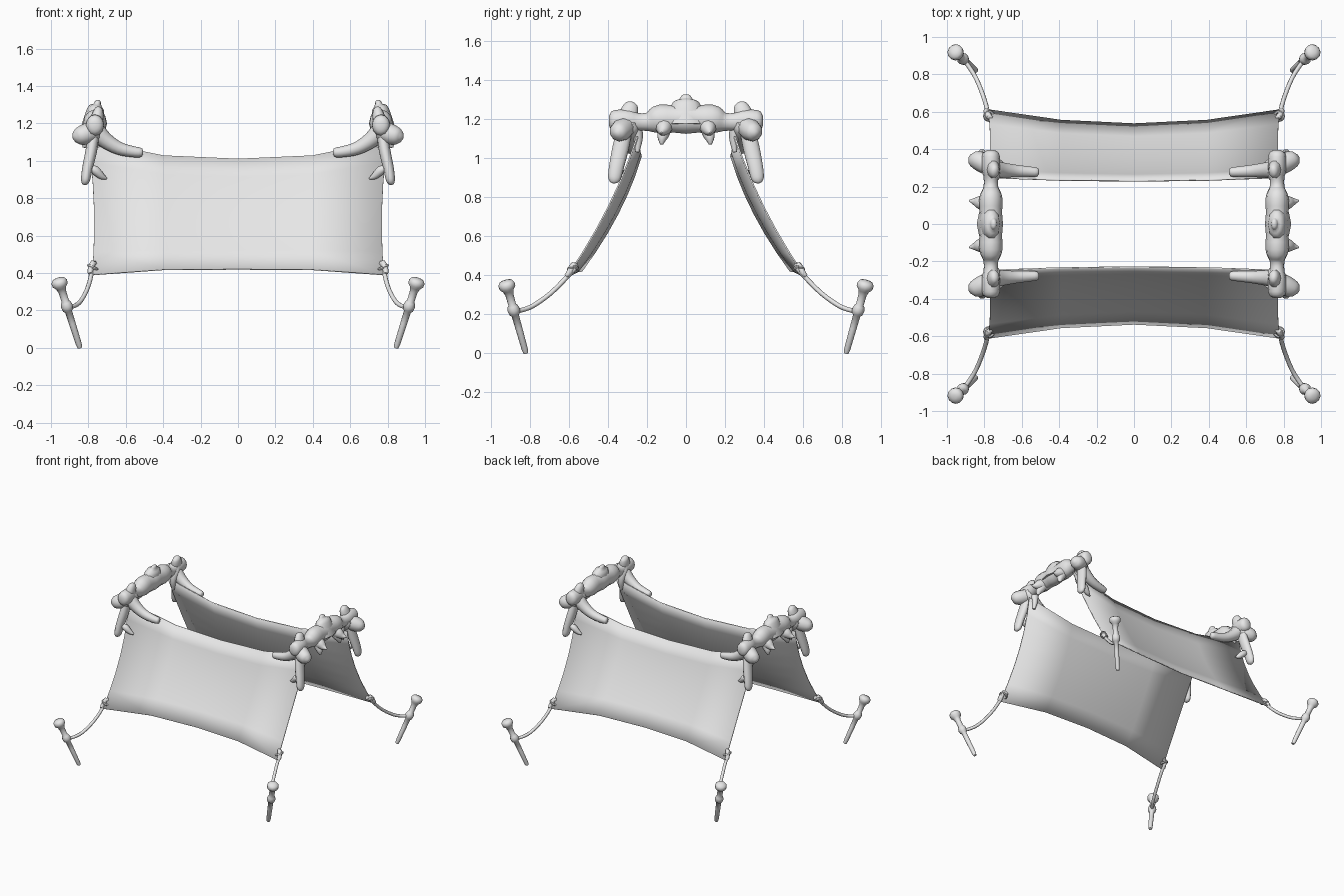
import bpy, bmesh, math
from mathutils import Vector

if "Cube" in bpy.data.objects:
    bpy.data.objects.remove(bpy.data.objects["Cube"])

grey = bpy.data.materials.new("pale grey")
grey.diffuse_color = (0.8, 0.8, 0.8, 1)
grey.use_nodes = True
grey.node_tree.nodes["Principled BSDF"].inputs["Base Color"].default_value = grey.diffuse_color


def finish(name, bm, angle=50):
    bmesh.ops.recalc_face_normals(bm, faces=bm.faces[:])
    me = bpy.data.meshes.new(name)
    bm.to_mesh(me)
    bm.free()
    ob = bpy.data.objects.new(name, me)
    bpy.context.collection.objects.link(ob)
    me.materials.append(grey)
    bpy.ops.object.select_all(action='DESELECT')
    ob.select_set(True)
    bpy.context.view_layer.objects.active = ob
    bpy.ops.object.shade_smooth_by_angle(angle=math.radians(angle))
    return ob


def spline(p, t):
    """Smooth point on a row of vectors, t from 0 to len-1."""
    i = min(int(t), len(p) - 2)
    f = t - i
    b, c = p[i], p[i + 1]
    a = p[i - 1] if i else b * 2 - c
    d = p[i + 2] if i + 2 < len(p) else c * 2 - b
    return 0.5 * (2 * b + (c - a) * f + (2 * a - 5 * b + 4 * c - d) * f * f
                  + (3 * b - a - 3 * c + d) * f ** 3)


def tube(name, rows, sx=1, sy=1, flat=1.0, sides=10, steps=3, ref=(0, 1, 0)):
    """Sweep rows of (x, y, z, radius); flat scales the radius across ref."""
    rows = [Vector((x * sx, y * sy, z, r)) for x, y, z, r in rows]
    n = (len(rows) - 1) * steps
    pts = [spline(rows, k / steps) for k in range(n + 1)]
    bm = bmesh.new()
    rings = []
    for k, p in enumerate(pts):
        d = (pts[min(k + 1, n)] - pts[max(k - 1, 0)]).to_3d().normalized()
        u = d.cross(Vector(ref)).normalized()
        v = u.cross(d)
        r = max(p[3], 0.003)
        rings.append([bm.verts.new(p.to_3d()
                      + u * math.cos(2 * math.pi * j / sides) * r * flat
                      + v * math.sin(2 * math.pi * j / sides) * r) for j in range(sides)])
    for a, b in zip(rings, rings[1:]):
        for j in range(sides):
            bm.faces.new((a[j], a[j - 1], b[j - 1], b[j]))
    bm.faces.new(rings[0])
    bm.faces.new(rings[-1])
    return finish(name, bm)


def cloth(name, sy):
    """Sagging hide sheet between the two end frames."""
    bm = bmesh.new()
    nu, nv = 4, 6
    grid = []
    for j in range(nv + 1):
        v = j / nv
        bow = 4 * v * (1 - v)
        row = []
        for i in range(nu + 1):
            u = 2 * i / nu - 1
            top = Vector((0.80 * u, -0.23 - 0.02 * u * u, 1.01 + 0.10 * abs(u) ** 2.5))
            low = Vector((0.78 * u, -0.535 - 0.075 * u * u, 0.42 - 0.03 * u ** 4))
            p = top.lerp(low, v)
            p.x -= 0.02 * u * bow
            p.y += 0.033 * bow
            row.append(bm.verts.new((p.x, p.y * sy, p.z)))
        grid.append(row)
    for a, b in zip(grid, grid[1:]):
        for i in range(nu):
            bm.faces.new((a[i], a[i + 1], b[i + 1], b[i]))
    ob = finish(name, bm)
    mod = ob.modifiers.new("thickness", 'SOLIDIFY')
    mod.thickness = 0.008
    mod.offset = 0


def knot(name, sx, sy):
    """Ring tying the guy rope to the sheet corner."""
    ring = [(0.775 + 0.024 * math.cos(a), 0.578 + 0.024 * math.sin(a),
             0.43 + 0.012 * math.cos(a), 0.008)
            for a in [k * math.pi / 6 for k in range(13)]]
    tube(name, ring, sx, sy, sides=6, steps=1, ref=(0, 0, 1))


def stake(name, sx, sy):
    """Leaning peg with a flared head and a collar."""
    a, b = Vector((0.845, 0.82, 0.0)), Vector((0.962, 0.925, 0.372))
    prof = [(0, .012), (.05, .016), (.35, .018), (.52, .019), (.54, .028), (.60, .032),
            (.65, .026), (.67, .020), (.80, .021), (.86, .028), (.90, .042),
            (.95, .043), (.985, .034), (1, .012)]
    tube(name, [(*a.lerp(b, t), r) for t, r in prof], sx, sy, sides=12, steps=1)


cloth("front_sheet", 1)
cloth("back_sheet", -1)

for sx, end in ((-1, "left"), (1, "right")):
    # ridge bone with swollen middle and knuckled ends
    half = [(.395, 1.19, .022), (.38, 1.19, .050), (.34, 1.19, .058), (.29, 1.19, .056),
            (.25, 1.185, .046), (.20, 1.185, .046), (.17, 1.19, .062), (.13, 1.20, .074),
            (.06, 1.20, .070)]
    rows = [(.765, -y, z, r) for y, z, r in half] + [(.765, 0, 1.20, .076)]
    rows += [(.765, y, z, r) for y, z, r in reversed(half)]
    tube("ridge_bone_" + end, rows, sx, flat=0.85, sides=12, steps=2, ref=(0, 0, 1))

    # crest on the middle of the ridge bone
    tube("ridge_crest_" + end,
         [(.775, 0, 1.17, .11), (.765, 0, 1.25, .085), (.757, 0, 1.285, .068),
          (.752, 0, 1.30, .036), (.75, 0, 1.318, .026), (.75, 0, 1.326, .010)],
         sx, flat=0.6, steps=2)

    for sy, side in ((-1, "front"), (1, "back")):
        tag = f"_{side}_{end}"
        # outward spike and hanging tooth on the ridge bone
        tube("ridge_spike" + tag, [(.77, .11, 1.17, .050), (.82, .115, 1.15, .038),
             (.85, .12, 1.135, .022), (.882, .125, 1.13, .004)], sx, sy)
        tube("ridge_tooth" + tag, [(.775, .11, 1.18, .045), (.80, .115, 1.13, .034),
             (.815, .122, 1.10, .024), (.822, .125, 1.07, .008)], sx, sy)
        # leg bone with knob on top
        tube("leg_bone" + tag, [(.742, .275, 1.285, .015), (.746, .28, 1.27, .036),
             (.755, .295, 1.22, .050), (.77, .315, 1.14, .042), (.785, .335, 1.05, .044),
             (.805, .355, .96, .040), (.815, .366, .90, .035), (.82, .370, .878, .022),
             (.821, .371, .87, .006)], sx, sy, flat=0.7)
        # knuckle behind the leg bone
        tube("knuckle" + tag, [(.77, .31, 1.16, .055), (.82, .335, 1.14, .055),
             (.86, .35, 1.13, .042), (.88, .36, 1.125, .012)], sx, sy)
        # grip horn lying along the upper edge of the sheet
        tube("grip_horn" + tag, [(.80, .29, 1.19, .030), (.77, .29, 1.165, .052),
             (.71, .288, 1.11, .043), (.64, .284, 1.068, .035), (.57, .28, 1.05, .030),
             (.52, .277, 1.044, .025), (.508, .276, 1.043, .010)], sx, sy)
        # brace claw pressing down beside the horn
        tube("brace_claw" + tag, [(.765, .30, 1.20, .036), (.75, .265, 1.17, .036),
             (.75, .245, 1.10, .024), (.755, .25, 1.03, .010)], sx, sy, ref=(1, 0, 0))
        # small fang on the lower leg bone
        tube("fang" + tag, [(.80, .35, .965, .012), (.765, .345, .95, .024),
             (.73, .335, .918, .018), (.702, .33, .905, .005)], sx, sy)
        # guy rope from sheet corner to stake
        tube("guy_rope" + tag, [(.785, .56, .445, .012), (.785, .61, .39, .012),
             (.808, .69, .31, .012), (.845, .78, .245, .012), (.885, .845, .22, .012),
             (.925, .895, .215, .012)], sx, sy, sides=8, ref=(1, 0, 0))
        knot("knot" + tag, sx, sy)
        tube("rope_wrap" + tag, [(.755, .555, .435, .010), (.775, .575, .452, .017),
             (.79, .60, .41, .015), (.79, .615, .395, .010)], sx, sy, sides=8)
        stake("stake" + tag, sx, sy)
